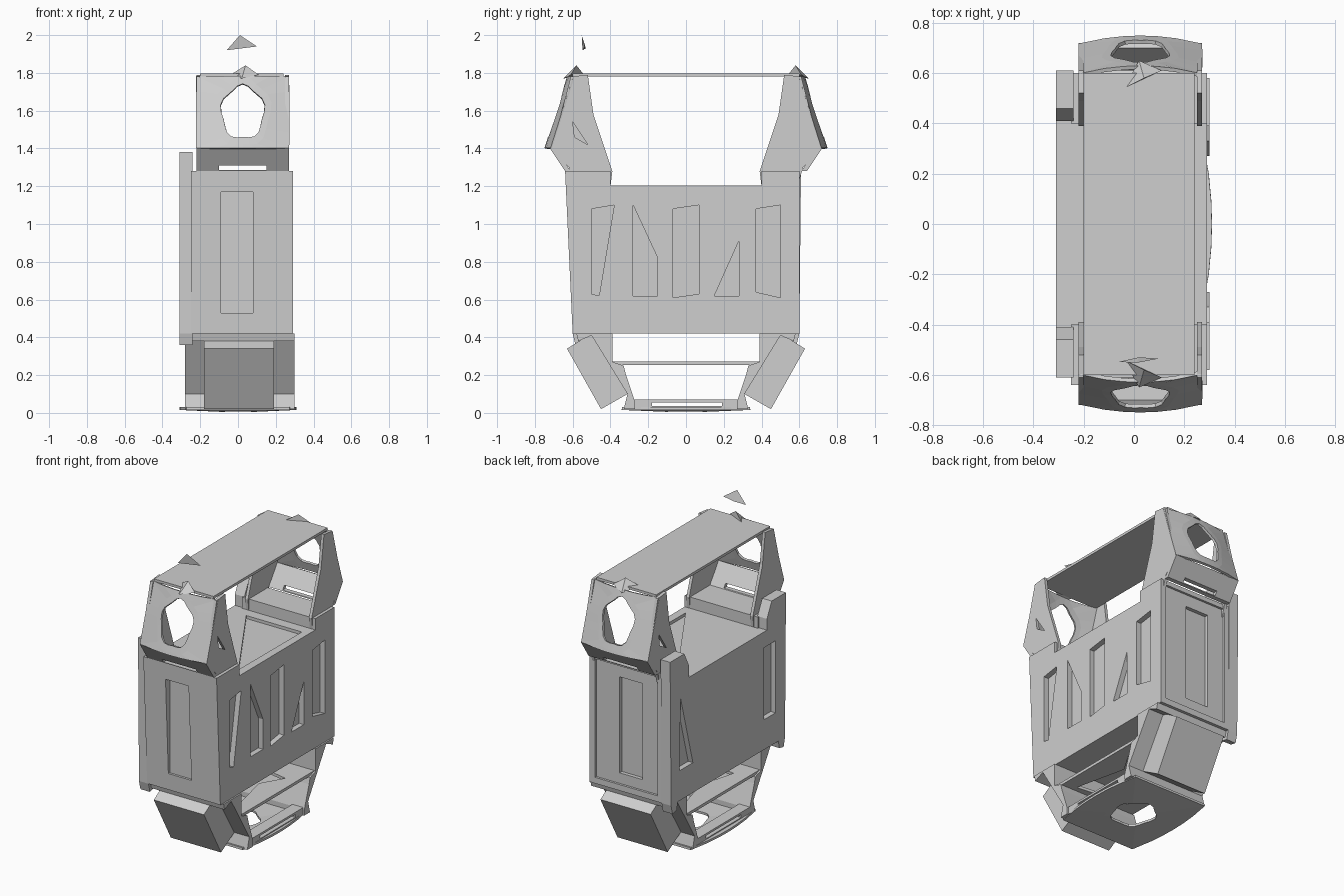
import bpy, bmesh, math
from mathutils import Vector

cube = bpy.data.objects.get("Cube")
if cube:
    bpy.data.objects.remove(cube, do_unlink=True)

GREY = (0.62, 0.62, 0.62, 1)
mat = bpy.data.materials.new("plain grey")
mat.use_nodes = True
mat.diffuse_color = GREY
mat.node_tree.nodes["Principled BSDF"].inputs["Base Color"].default_value = GREY


def finish(name, bm):
    bmesh.ops.recalc_face_normals(bm, faces=bm.faces[:])
    mesh = bpy.data.meshes.new(name)
    bm.to_mesh(mesh)
    bm.free()
    mesh.materials.append(mat)
    ob = bpy.data.objects.new(name, mesh)
    bpy.context.collection.objects.link(ob)
    return ob


def prism(name, outline, lo, hi, axis="x", flip=1):
    """Extrude a 2D outline along an axis; flip mirrors it in y."""
    place = {"x": lambda a, b, d: (d, a * flip, b),
             "y": lambda a, b, d: (a, d * flip, b),
             "z": lambda a, b, d: (a, b * flip, d)}[axis]
    bm = bmesh.new()
    ends = [[bm.verts.new(place(a, b, d)) for a, b in outline] for d in (lo, hi)]
    bm.faces.new(ends[0])
    bm.faces.new(ends[1][::-1])
    n = len(outline)
    for i in range(n):
        j = (i + 1) % n
        bm.faces.new((ends[0][i], ends[0][j], ends[1][j], ends[1][i]))
    return finish(name, bm)


def rect(a0, a1, b0, b1):
    return [(a0, b0), (a1, b0), (a1, b1), (a0, b1)]


def apply_modifier(ob, mod):
    bpy.context.view_layer.objects.active = ob
    bpy.ops.object.modifier_apply(modifier=mod.name)


def cut(ob, cutter):
    cutter.hide_render = True
    mod = ob.modifiers.new("cut", "BOOLEAN")
    mod.operation, mod.solver, mod.object = "DIFFERENCE", "EXACT", cutter
    apply_modifier(ob, mod)
    bpy.data.objects.remove(cutter, do_unlink=True)


def holed_panel(name, place, hole_u, hole_v, thickness, n=24):
    """Square sheet in u,v from -1 to 1 with a ragged hole, set by place(u, v)."""
    bm = bmesh.new()
    rings = []
    for scale in (0, 1.3, 1):
        ring = []
        for i in range(n):
            t = 2 * math.pi * i / n
            c, s = math.cos(t), math.sin(t)
            if scale:
                r = scale * (1 + 0.07 * math.cos(5 * t - 1.6))
                u, v = c * r * hole_u, s * r * hole_v
            else:
                u, v = (k / max(abs(c), abs(s)) for k in (c, s))
            ring.append(bm.verts.new(Vector(place(u, min(1, v)))))
        rings.append(ring)
    for a, b in zip(rings, rings[1:]):
        for i in range(n):
            j = (i + 1) % n
            bm.faces.new((a[i], a[j], b[j], b[i]))
    ob = finish(name, bm)
    mod = ob.modifiers.new("thickness", "SOLIDIFY")
    mod.thickness, mod.offset = thickness, 0
    apply_modifier(ob, mod)


def hull(name, points):
    bm = bmesh.new()
    bmesh.ops.convex_hull(bm, input=[bm.verts.new(p) for p in points])
    return finish(name, bm)


# Main body with raised shelves at both ends
body = prism("body", [(-.6, .42), (.6, .42), (.6, 1.28), (.4, 1.28), (.4, 1.205),
                      (-.4, 1.205), (-.4, 1.28), (-.64, 1.28)], -.25, .29)
slots = [[(-.5, 1.08), (-.38, 1.1), (-.46, .62), (-.5, .63)],
         [(-.28, 1.1), (-.15, .82), (-.15, .62), (-.28, .62)],
         [(-.07, 1.08), (.07, 1.1), (.07, .63), (-.07, .61)],
         [(.28, .91), (.28, .62), (.15, .62)],
         [(.37, 1.08), (.5, 1.1), (.5, .61), (.37, .64)]]
for s in slots:
    cut(body, prism("slot_cutter", s, .255, .4))
window = rect(-.09, .08, .53, 1.17)
cut(body, prism("front_window_cutter", window, -.7, -.59, "y"))
cut(body, prism("back_frame_cutter", rect(-.21, .25, .46, 1.25), .585, .7, "y"))
cut(body, prism("back_window_cutter", window, .56, .7, "y"))
cut(body, prism("lid_cutter", [(.235, -.33), (.24, .33), (-.17, .33)], 1.185, 1.3, "z"))

# Plain side plate with tall end posts
half = [(.41, 1.205), (.41, 1.28), (.46, 1.38), (.61, 1.38),
        (.6, .42), (.585, .36), (.54, .37), (.53, .42)]
side = prism("side_plate", half + [(-y, z) for y, z in half[::-1]], -.31, -.24)
cut(side, prism("slot_cutter", [(.37, .62), (.51, .62), (.5, 1.1)], -.4, -.275))
cut(side, prism("slot_cutter", rect(-.5, -.38, .62, 1.1), -.4, -.275))

for s, end in ((-1, "front"), (1, "back")):
    # Upper head: two arms, a holed sloping panel, and the slotted lip below it
    arm = [(.39, 1.28), (.4, 1.2), (.59, 1.2), (.62, 1.3), (.71, 1.4),
           (.61, 1.78), (.52, 1.79), (.49, 1.58)]
    for x, label in ((-.22, "right"), (.25, "left")):
        ob = prism(f"{end}_{label}_arm", arm, x, x + .02, flip=s)
        if x * s < 0:
            cut(ob, prism("notch_cutter", [(.6, 1.54), (.52, 1.42), (.59, 1.46)],
                          x - .1, x + .1, flip=s))
    holed_panel(f"{end}_head_panel",
                lambda u, v: (.025 + .245 * u,
                              s * (.65 - .06 * v + .032 * (1 - min(1, u * u))),
                              1.59 + .19 * v), .46, .74, .015)
    lip = prism(f"{end}_lip", [(.64, 1.28), (.72, 1.4), (.7, 1.41), (.61, 1.28)],
                -.22, .27, flip=s)
    cut(lip, prism("slit_cutter", rect(-.1, .15, 1.285, 1.31), .5, .8, "y", s))
    hull(f"{end}_top_spike", [(-.04, s * .54, 1.79), (.04, s * .58, 1.84),
                              (.11, s * .61, 1.79), (.02, s * .65, 1.77)])
    # Lower end: thin sloping wall with a tilted box fixed on it
    prism(f"{end}_lower_wall", [(.58, .42), (.57, .38), (.5, .41), (.31, .1), (.33, .02),
                                (.27, .02), (.27, .06), (.32, .21), (.33, .25),
                                (.39, .27), (.39, .42)], -.28, .3, flip=s)
    prism(f"{end}_tilted_box", [(.63, .34), (.5, .42), (.31, .1), (.45, .02)],
          -.18, .19, flip=s)

# Top handle plate
prism("top_plate", rect(-.2, .24, -.6, .6), 1.78, 1.797, "z")

# Middle shelf under the body with a ragged opening
shelf = prism("lower_shelf", rect(-.27, .29, -.39, .39), .253, .272, "z")
cut(shelf, prism("shelf_cutter", [(-.17, -.26), (.2, -.3), (.12, .05), (.21, .2),
                                  (-.18, .28), (-.1, 0)], .2, .3, "z"))

# Base ring and its slotted side rails
holed_panel("base_plate",
            lambda u, v: (.31 * u * (1 - .12 * v * v), .34 * v,
                          .009 + .014 * min(1, max(abs(u), abs(v)))), .42, .42, .015)
for x, label in ((-.28, "right"), (.21, "left")):
    rail = prism(f"{label}_base_rail", rect(x, x + .08, -.3, .3), .02, .07, "z")
    cut(rail, prism("slit_cutter", rect(-.18, .19, .036, .056), x - .1, x + .2))

# Loose chip above the front
hull("loose_chip", [(-.06, -.548, 1.92), (.01, -.552, 2.0), (.1, -.535, 1.94),
                    (.02, -.53, 1.93)])
